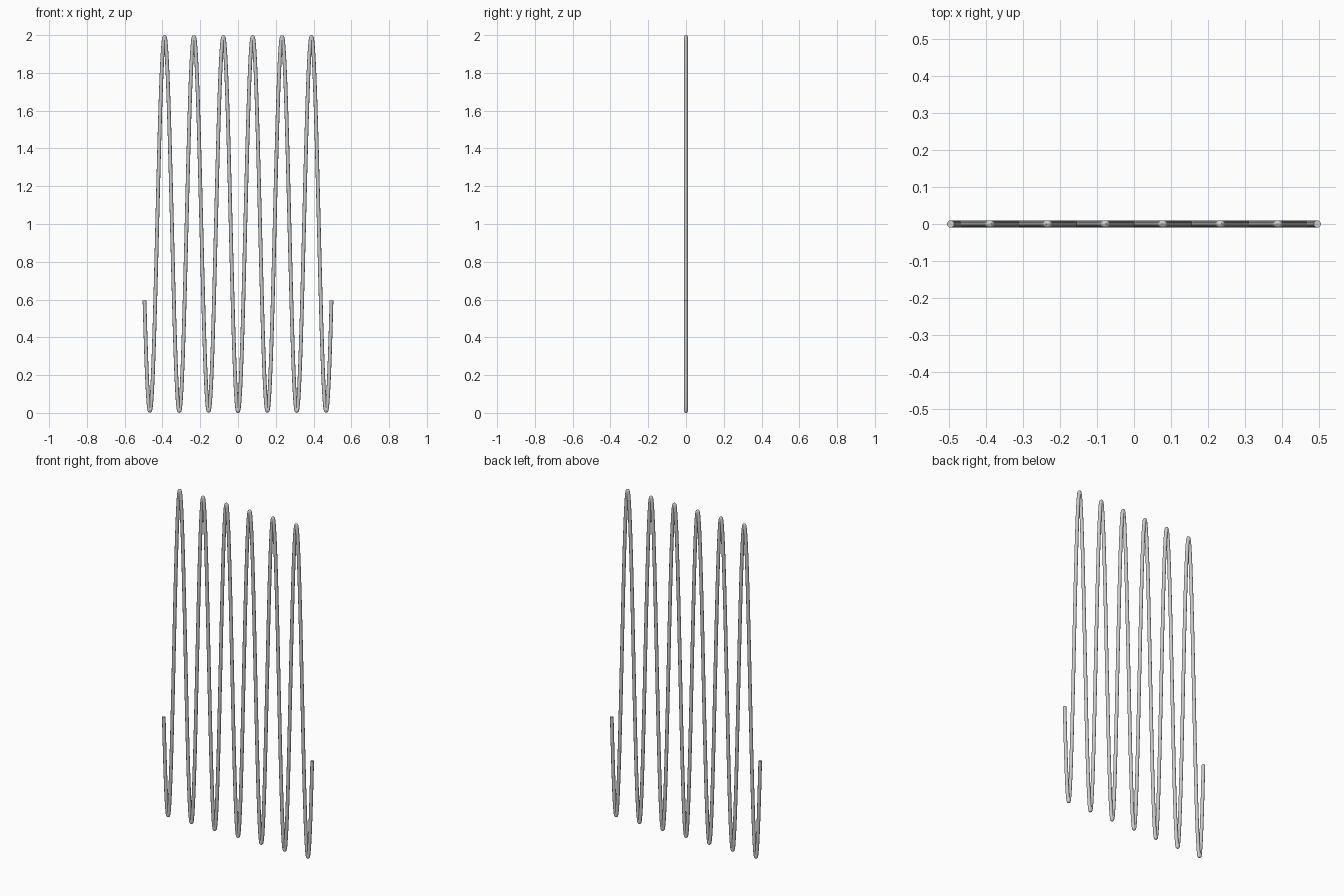
import bpy, math

if "Cube" in bpy.data.objects:
    bpy.data.objects.remove(bpy.data.objects["Cube"])

R = 0.0099        # tube radius
S = 0.99          # overall scale of the cosine wave
HALF = 0.495      # half width of the centre line
N = 1200

# centre line: cosine wave with valleys at x = 0, standing on the ground
curve = bpy.data.curves.new("wave_tube", 'CURVE')
curve.dimensions = '3D'
curve.twist_mode = 'MINIMUM'
curve.bevel_depth = R
curve.bevel_resolution = 4
curve.use_fill_caps = True
spline = curve.splines.new('POLY')
spline.points.add(N)
for i, p in enumerate(spline.points):
    x = -HALF + 2 * HALF * i / N
    p.co = (x, 0, 1 - S * math.cos(40 * x / S), 1)

# turn the round tube into a mesh
tube = bpy.data.objects.new("wave_tube", curve)
bpy.context.collection.objects.link(tube)
bpy.context.view_layer.objects.active = tube
tube.select_set(True)
bpy.ops.object.convert(target='MESH')
bpy.ops.object.shade_smooth_by_angle(angle=math.radians(40))
